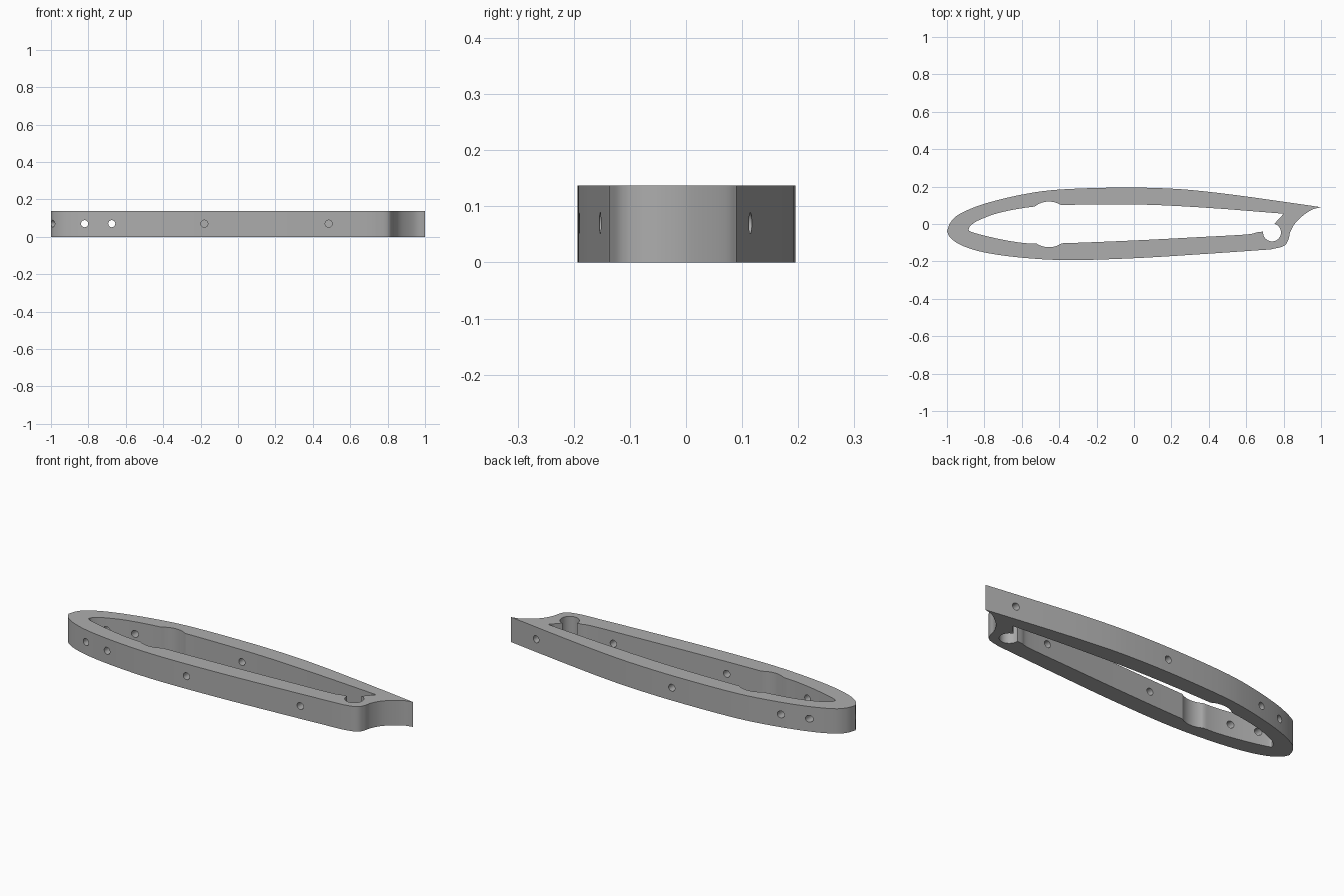
import bpy, bmesh, math
from mathutils import Vector, Matrix

HEIGHT = 0.137

if "Cube" in bpy.data.objects:
    bpy.data.objects.remove(bpy.data.objects["Cube"], do_unlink=True)

grey = bpy.data.materials.new("satin grey")
grey.use_nodes = True
tone = (0.42, 0.42, 0.42, 1)
grey.diffuse_color = tone
grey.node_tree.nodes["Principled BSDF"].inputs["Base Color"].default_value = tone


def smooth_run(points, steps=6):
    """Sample a smooth open curve through the given points."""
    p = [Vector(q) for q in points]
    p = [2 * p[0] - p[1]] + p + [2 * p[-1] - p[-2]]
    out = []
    for a, b, c, d in zip(p, p[1:], p[2:], p[3:]):
        for i in range(steps):
            t = i / steps
            out.append(0.5 * (2 * b + (c - a) * t + (2 * a - 5 * b + 4 * c - d) * t**2
                              + (3 * b - a - 3 * c + d) * t**3))
    return out + [p[-2]]


def add_object(name, bm):
    bmesh.ops.recalc_face_normals(bm, faces=bm.faces)
    mesh = bpy.data.meshes.new(name)
    bm.to_mesh(mesh)
    bm.free()
    mesh.materials.append(grey)
    obj = bpy.data.objects.new(name, mesh)
    bpy.context.collection.objects.link(obj)
    return obj


def prism(name, outline, z0, z1):
    bm = bmesh.new()
    face = bm.faces.new([bm.verts.new((p[0], p[1], z0)) for p in outline])
    top = bmesh.ops.extrude_face_region(bm, geom=[face])["geom"]
    bmesh.ops.translate(bm, vec=(0, 0, z1 - z0),
                        verts=[v for v in top if isinstance(v, bmesh.types.BMVert)])
    return add_object(name, bm)


def cylinder(name, centre, direction, radius, length, sides=32):
    bm = bmesh.new()
    turn = Vector((0, 0, 1)).rotation_difference(Vector(direction)).to_matrix().to_4x4()
    bmesh.ops.create_cone(bm, cap_ends=True, segments=sides, radius1=radius,
                          radius2=radius, depth=length,
                          matrix=Matrix.Translation(centre) @ turn)
    return add_object(name, bm)


# Outer rib: long teardrop whose tail ends in a concave hook
back_edge = [(-1, -.04), (-.98, .01), (-.93, .055), (-.8, .108), (-.6, .157), (-.4, .184),
             (-.07, .195), (.2, .189), (.4, .172), (.6, .147), (.8, .119), (1, .09)]
tail_hook = [(1, .09), (.95, .076), (.9, .042), (.86, .002), (.835, -.045), (.825, -.085),
             (.8, -.118), (.73, -.136)]
front_edge = [(.73, -.136), (.35, -.162), (0, -.183), (-.35, -.193), (-.6, -.18),
              (-.8, -.152), (-.92, -.115), (-.98, -.075), (-1, -.04)]
outline = smooth_run(back_edge)[:-1] + smooth_run(tail_hook)[:-1] + smooth_run(front_edge)[:-1]
rib = prism("wing_rib_frame", outline, 0, HEIGHT)

# Pocket through the middle of the frame
pocket_back = [(-.885, -.032), (-.875, -.01), (-.83, .02), (-.72, .06), (-.55, .091),
               (-.36, .102), (.03, .104), (.4, .086), (.8, .055)]
pocket_front = [(.70, -.04), (.66, -.044), (.6, -.056), (.35, -.07), (0, -.088), (-.35, -.102),
                (-.54, -.105), (-.67, -.09), (-.8, -.062), (-.87, -.042), (-.885, -.032)]
pocket = smooth_run(pocket_back) + [Vector((.745, -.005))] + smooth_run(pocket_front)[:-1]
cutters = [prism("pocket_cutter", pocket, -.1, .3)]

# Round spar opening and round pin socket
mid = HEIGHT / 2
cutters.append(cylinder("spar_cutter", (-.455, -.002, mid), (0, 0, 1), .122, .5, 64))
cutters.append(cylinder("socket_cutter", (.738, -.045, mid), (0, 0, 1), .048, .5, 40))

# Small fastener holes through the walls: x, y, direction
holes = [(-.82, -.13, (0, 1, 0)), (-.675, -.14, (0, 1, 0)), (-.18, -.15, (0, 1, 0)),
         (.485, -.11, (0, 1, 0)), (-.82, .07, (0, 1, 0)), (-.675, .11, (0, 1, 0)),
         (-.05, .15, (0, 1, 0)), (.83, .09, (0, 1, 0)), (-.95, -.045, (1, .35, 0))]
for x, y, direction in holes:
    cutters.append(cylinder("hole_cutter", (x, y, .07), direction, .019, .17, 24))

# Apply the cuts
bpy.context.view_layer.objects.active = rib
for cutter in cutters:
    cutter.hide_render = True
    cut = rib.modifiers.new("cut", "BOOLEAN")
    cut.operation = "DIFFERENCE"
    cut.solver = "EXACT"
    cut.object = cutter
    bpy.ops.object.modifier_apply(modifier=cut.name)
    bpy.data.objects.remove(cutter, do_unlink=True)

bpy.ops.object.select_all(action="DESELECT")
rib.select_set(True)
bpy.ops.object.shade_smooth_by_angle(angle=math.radians(30))
